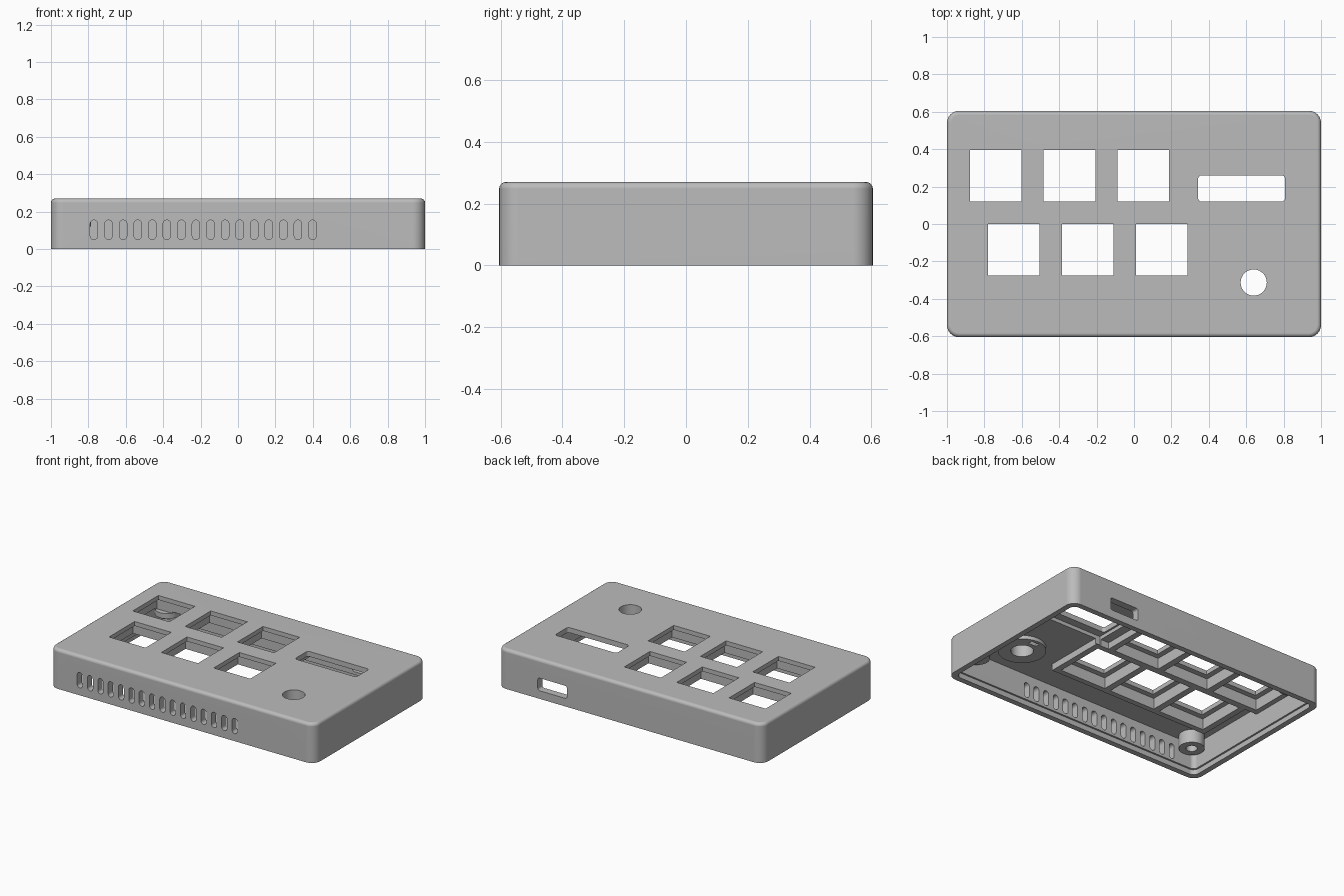
import bpy
import bmesh
from math import cos, sin, pi, radians
from mathutils import Vector

if "Cube" in bpy.data.objects:
    bpy.data.objects.remove(bpy.data.objects["Cube"])

grey = bpy.data.materials.new("grey plastic")
grey.use_nodes = True
grey.diffuse_color = (0.5, 0.5, 0.5, 1)
grey.node_tree.nodes["Principled BSDF"].inputs["Base Color"].default_value = grey.diffuse_color


def outline(w, h, r, steps=8):
    """Rounded rectangle of half sizes w, h; r = 0 gives sharp corners."""
    if r == 0:
        return [(w, h), (-w, h), (-w, -h), (w, -h)]
    pts = []
    for i, (sx, sy) in enumerate([(1, 1), (-1, 1), (-1, -1), (1, -1)]):
        for k in range(steps + 1):
            a = (i + k / steps) * pi / 2
            p = Vector((sx * (w - r) + r * cos(a), sy * (h - r) + r * sin(a)))
            if not pts or min((p - pts[-1]).length, (p - pts[0]).length) > 1e-5:
                pts.append(p)
    return pts


def loft(bm, layers):
    """Closed solid through matching rings of points."""
    rings = [[bm.verts.new(p) for p in layer] for layer in layers]
    for a, b in zip(rings, rings[1:]):
        for i in range(len(a)):
            bm.faces.new((a[i - 1], a[i], b[i], b[i - 1]))
    bm.faces.new(rings[0][::-1])
    bm.faces.new(rings[-1])


def prism(bm, x, y, w, h, r, low, high, upright=False):
    """Outline extruded along z, or along y when upright (y then means height)."""
    pts = [(x + px, y + py) for px, py in outline(w, h, r)]
    loft(bm, [[(u, d, v) if upright else (u, v, d) for u, v in pts] for d in (low, high)])


def finish(name, bm):
    bmesh.ops.recalc_face_normals(bm, faces=bm.faces)
    mesh = bpy.data.meshes.new(name)
    bm.to_mesh(mesh)
    bm.free()
    mesh.materials.append(grey)
    obj = bpy.data.objects.new(name, mesh)
    bpy.context.collection.objects.link(obj)
    return obj


def combine(name, specs, operation="DIFFERENCE"):
    bm = bmesh.new()
    for spec in specs:
        prism(bm, *spec)
    tool = finish(name, bm)
    tool.hide_render = True
    mod = case.modifiers.new(name, "BOOLEAN")
    mod.operation = operation
    mod.solver = "EXACT"
    mod.object = tool
    bpy.context.view_layer.objects.active = case
    bpy.ops.object.modifier_apply(modifier=mod.name)
    bpy.data.objects.remove(tool)


# Outer case with a rounded top rim
TOP, CEILING, PAD, BELOW, FILLET = 0.27, 0.21, 0.165, -0.1, 0.022
levels = [(0, 0)]
for k in range(5):
    a = k / 4 * pi / 2
    levels.append((TOP - FILLET + FILLET * sin(a), FILLET * (1 - cos(a))))
bm = bmesh.new()
loft(bm, [[(px, py, z) for px, py in outline(1 - d, 0.605 - d, 0.065 - d)] for z, d in levels])
case = finish("case_shell", bm)

# Hollow inside and the seat for a base plate
combine("cavity", [(0, 0, 0.95, 0.555, 0.03, BELOW, CEILING)])
combine("plate_seat", [(0, 0, 0.962, 0.567, 0.04, BELOW, 0.035)])

# Front vents and rear cable port
combine("vents", [(-0.77 + i * 0.0779, 0.103, 0.02, 0.052, 0.02, -0.7, -0.53, True) for i in range(16)])
combine("cable_port", [(0.585, 0.098, 0.11, 0.043, 0.015, 0.53, 0.7, True)])

# Thick pads under two staggered rows of three keys
rows = [(-0.74, 0.258), (-0.642, -0.138)]
keys = [(x0 + i * 0.395, y) for x0, y in rows for i in range(3)]
for x0, y in rows:
    combine("key_pad", [(x0 + 0.395, y, 0.612, 0.213, 0, PAD, 0.23)], "UNION")

# Corner screw bosses with blind holes
corners = [(sx * 0.865, sy * 0.477) for sx in (-1, 1) for sy in (-1, 1)]
combine("screw_bosses", [(x, y, 0.08, 0.08, 0.08, 0.12, 0.23) for x, y in corners], "UNION")
combine("screw_holes", [(x, y, 0.035, 0.035, 0.035, 0.05, 0.2) for x, y in corners])

# Knob boss under the top
combine("knob_boss", [(0.64, -0.313, 0.15, 0.15, 0.15, 0.185, 0.23)], "UNION")
combine("knob_tab_slot", [(0.64, -0.2, 0.03, 0.015, 0, 0.1, 0.23)])

# Key recesses and display pocket
combine("key_recesses", [(x, y, 0.175, 0.175, 0, 0.155, 0.24) for x, y in keys])
combine("display_pocket", [(0.6, 0.21, 0.27, 0.145, 0, 0.17, 0.235)])

# Openings through the top
combine("key_windows", [(x, y, 0.138, 0.138, 0, 0.2, 0.4) for x, y in keys])
combine("display_slot", [(0.575, 0.19, 0.232, 0.07, 0.018, 0.2, 0.4)])
combine("knob_hole", [(0.64, -0.313, 0.07, 0.07, 0.07, 0.1, 0.4)])

# Smooth rounded corners, crisp cut edges and even shading on flat faces
bpy.ops.object.select_all(action="DESELECT")
case.select_set(True)
bpy.context.view_layer.objects.active = case
bpy.ops.object.shade_smooth_by_angle(angle=radians(30))
even = case.modifiers.new("even_shading", "WEIGHTED_NORMAL")
even.keep_sharp = True
